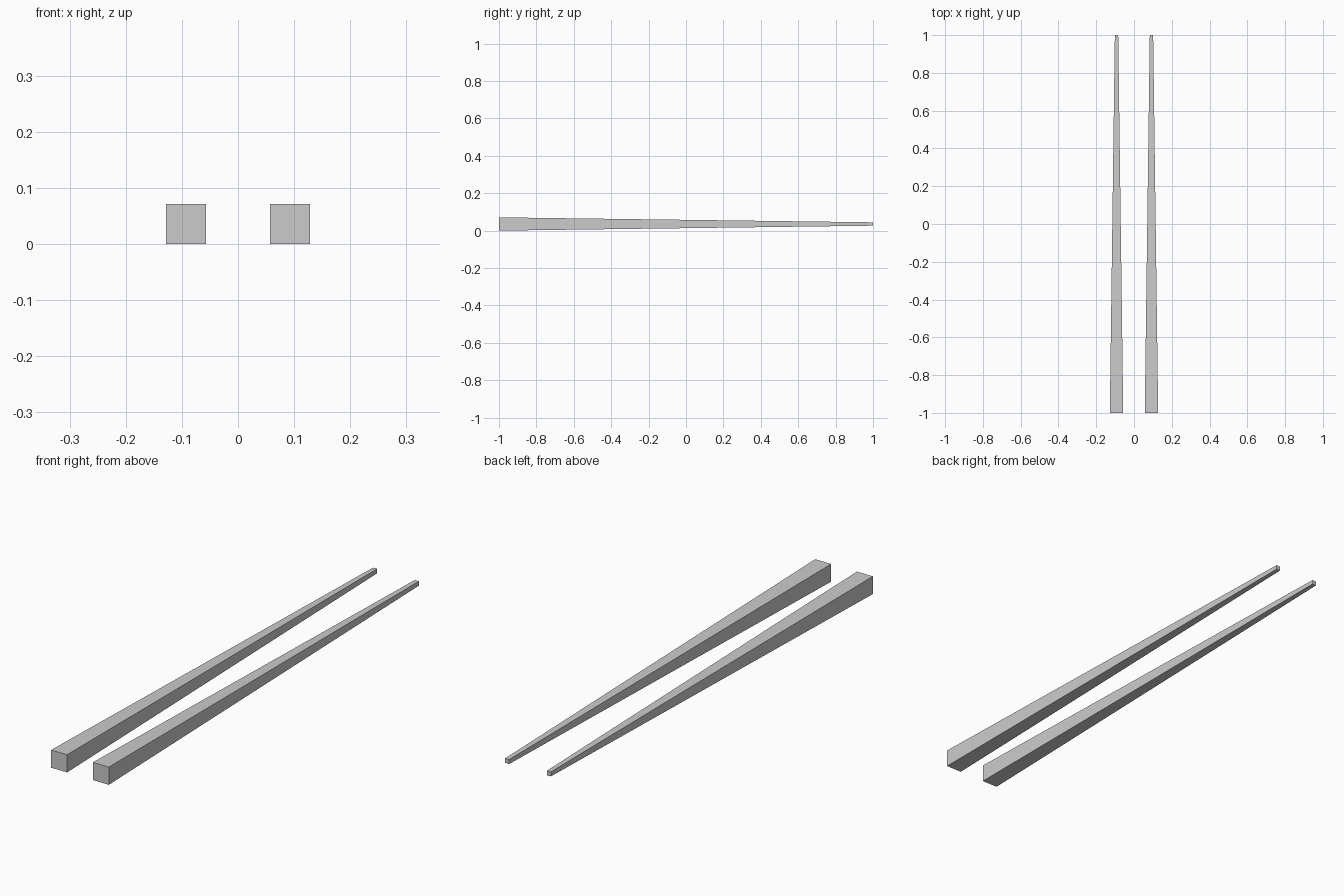
import bpy
import bmesh

if "Cube" in bpy.data.objects:
    bpy.data.objects.remove(bpy.data.objects["Cube"])

HANDLE = 0.071   # width of the thick square end
TIP = 0.018      # width of the thin square end
SPACING = 0.0925  # distance of each stick from the centre line


def tapered_stick(name, x):
    # a cube stretched along y, with its back end scaled down to the tip
    bm = bmesh.new()
    bmesh.ops.create_cube(bm, size=2)
    for v in bm.verts:
        half = (TIP if v.co.y > 0 else HANDLE) / 2
        v.co.x *= half
        v.co.z *= half
    mesh = bpy.data.meshes.new(name)
    bm.to_mesh(mesh)
    bm.free()
    obj = bpy.data.objects.new(name, mesh)
    obj.location = (x, 0, HANDLE / 2)
    bpy.context.collection.objects.link(obj)
    return obj


# pair of chopsticks
tapered_stick("left_chopstick", -SPACING)
tapered_stick("right_chopstick", SPACING)
